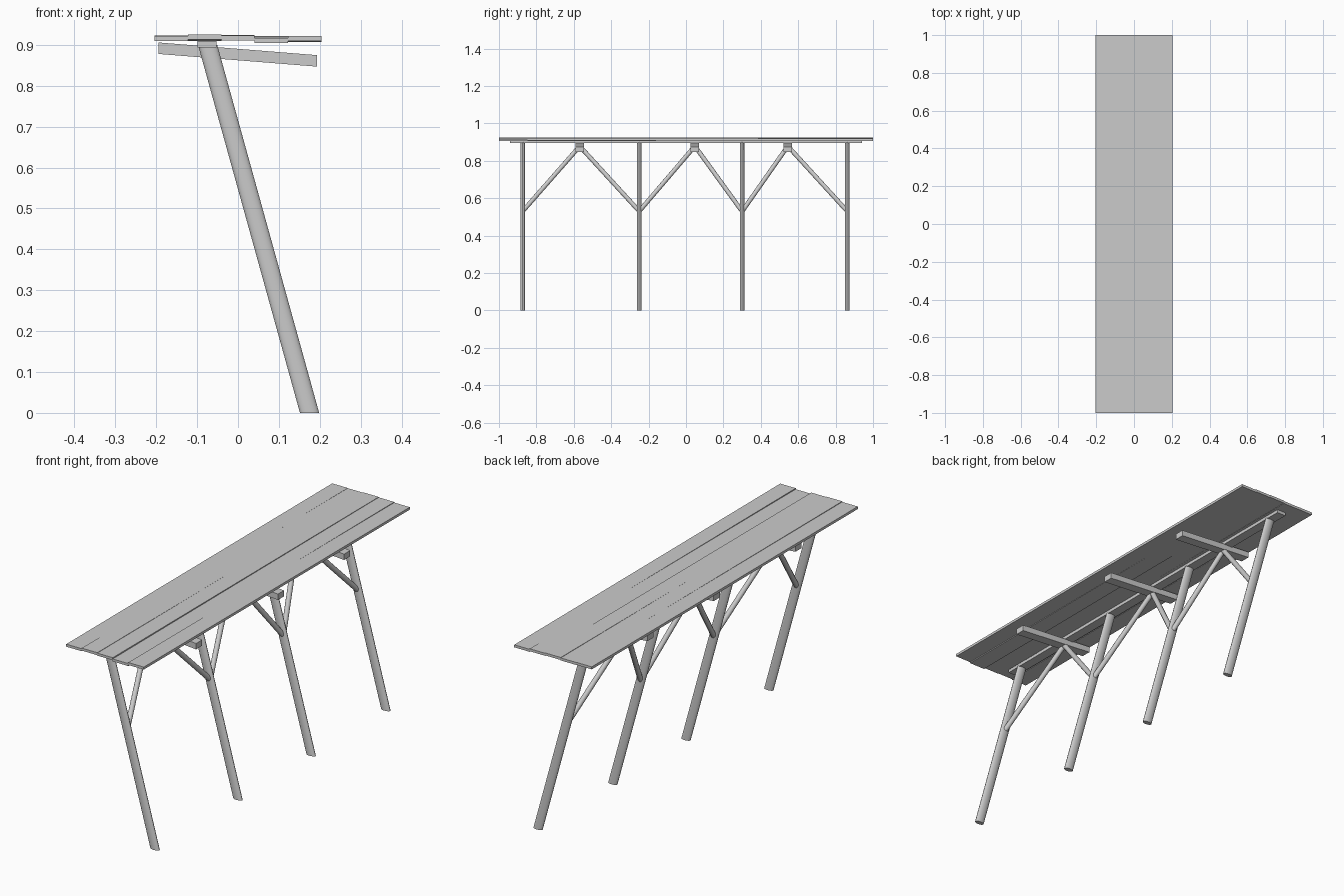
import bpy, bmesh, math
from mathutils import Vector

old = bpy.data.objects.get("Cube")
if old:
    bpy.data.objects.remove(old)

grey = bpy.data.materials.new("light grey")
grey.use_nodes = True
GREY = (0.6, 0.6, 0.6, 1)
grey.diffuse_color = GREY
grey.node_tree.nodes["Principled BSDF"].inputs["Base Color"].default_value = GREY


def loft(name, bottom, top, smooth=False):
    """Solid between two matching rings of points."""
    bm = bmesh.new()
    a = [bm.verts.new(p) for p in bottom]
    b = [bm.verts.new(p) for p in top]
    n = len(a)
    bm.faces.new(a[::-1])
    bm.faces.new(b)
    for i in range(n):
        j = (i + 1) % n
        bm.faces.new((a[i], a[j], b[j], b[i]))
    bmesh.ops.recalc_face_normals(bm, faces=bm.faces)
    mesh = bpy.data.meshes.new(name)
    bm.to_mesh(mesh)
    bm.free()
    mesh.materials.append(grey)
    obj = bpy.data.objects.new(name, mesh)
    bpy.context.collection.objects.link(obj)
    if smooth:
        bpy.ops.object.select_all(action='DESELECT')
        obj.select_set(True)
        bpy.context.view_layer.objects.active = obj
        bpy.ops.object.shade_smooth_by_angle(angle=math.radians(40))
    return obj


def lean(z):
    """x of the leaning frame's centre line at height z."""
    return 0.175 - 0.277 * z


def oval(x, y, z, rx, ry, n=16):
    return [(x + rx * math.cos(t), y + ry * math.sin(t), z)
            for t in (2 * math.pi * i / n for i in range(n))]


def rect_xz(x0, x1, z0, z1, y):
    return [(x0, y, z0), (x1, y, z0), (x1, y, z1), (x0, y, z1)]


# Leaning posts with level ends
POSTS = [-0.873, -0.25, 0.3, 0.862]
for i, y in enumerate(POSTS):
    loft(f"post_{i}", oval(lean(0), y, 0, 0.0235, 0.0115),
         oval(lean(0.9), y, 0.9, 0.0235, 0.0115), True)

# Sloping crossbeams between posts
APEXES = [-0.568, 0.047, 0.545]
for i, y in enumerate(APEXES):
    ends = [[(x, y + s * 0.023, z + h) for s, h in
             ((-1, -0.014), (1, -0.014), (1, 0.014), (-1, 0.014))]
            for x, z in ((-0.195, 0.892), (0.193, 0.861))]
    loft(f"crossbeam_{i}", *ends)

# Diagonal braces in the plane of the posts
for i, apex in enumerate(APEXES):
    for side, post in (("front", POSTS[i]), ("back", POSTS[i + 1])):
        s = 1 if apex > post else -1
        a = Vector((lean(0.535), post + s * 0.004, 0.535))
        b = Vector((lean(0.87), apex - s * 0.005, 0.872))
        d = (b - a).normalized()
        u = d.cross(Vector((1, 0, 0.277))).normalized()
        v = d.cross(u)
        rings = [[p + u * (0.012 * math.cos(t)) + v * (0.012 * math.sin(t))
                  for t in (math.pi * k / 6 for k in range(12))] for p in (a, b)]
        loft(f"{side}_brace_{i}", *rings, True)

# Long rail carried on the posts
loft("top_rail", rect_xz(-0.099, -0.053, 0.894, 0.909, -0.94),
     rect_xz(-0.099, -0.053, 0.894, 0.909, 0.94))

# Deck planks, each a little uneven from end to end
HEIGHTS = [(0.916, 0.917), (0.919, 0.916), (0.917, 0.918),
           (0.911, 0.916), (0.916, 0.913)]
for i, (front, back) in enumerate(HEIGHTS):
    x = -0.204 + 0.0816 * i
    loft(f"deck_plank_{i}",
         rect_xz(x, x + 0.0816, front - 0.006, front + 0.006, -1),
         rect_xz(x, x + 0.0816, back - 0.006, back + 0.006, 1))
